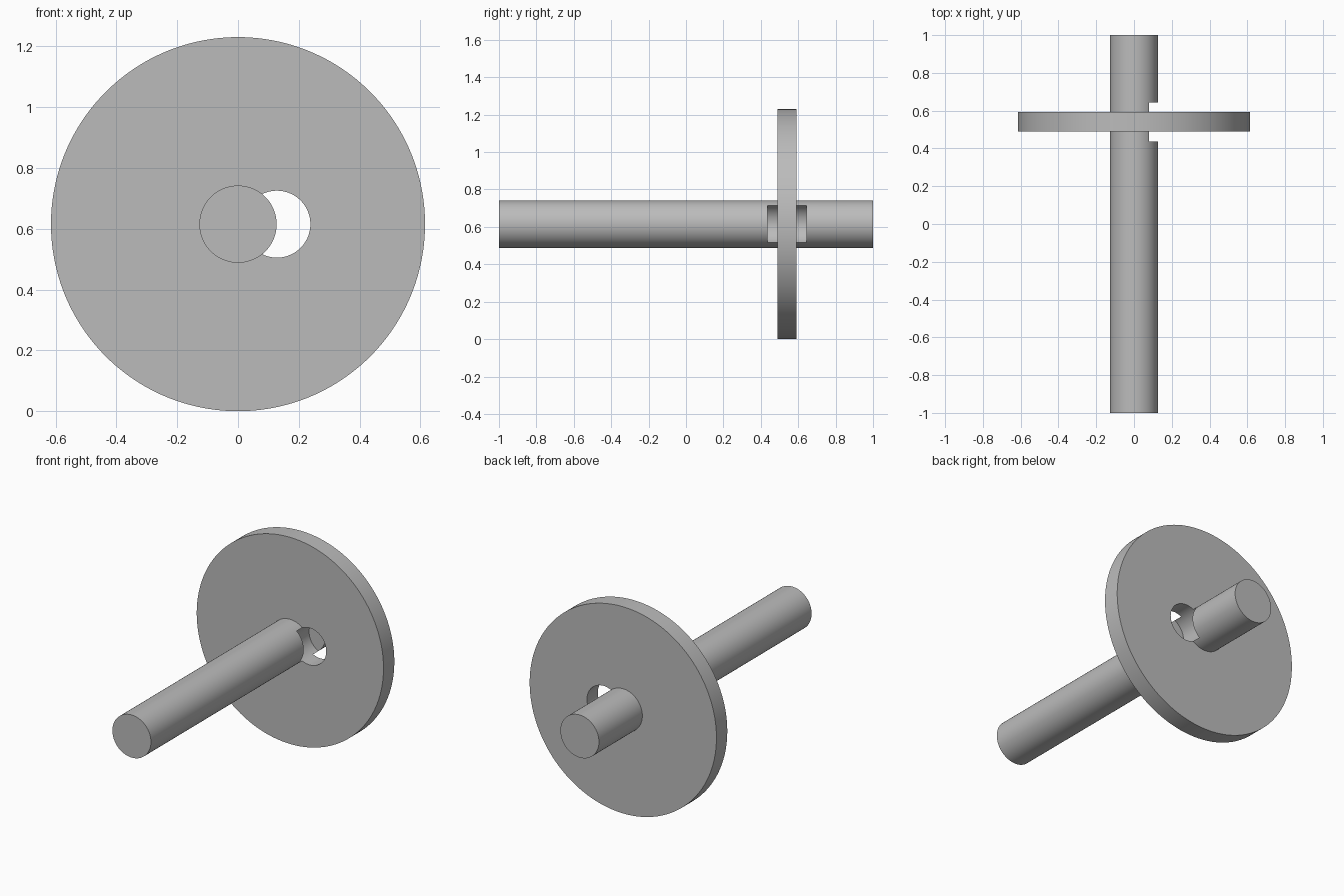
import bpy
import math

cube = bpy.data.objects.get("Cube")
if cube:
    bpy.data.objects.remove(cube, do_unlink=True)

grey = bpy.data.materials.new("plain grey")
grey.use_nodes = True
colour = (0.5, 0.5, 0.5, 1)
grey.diffuse_color = colour
grey.node_tree.nodes["Principled BSDF"].inputs["Base Color"].default_value = colour

AXIS_Z = 0.615


def rod(name, radius, y_start, y_end, x=0.0, sides=128):
    """Cylinder lying along y."""
    bpy.ops.mesh.primitive_cylinder_add(
        vertices=sides, radius=radius, depth=y_end - y_start,
        location=(x, (y_start + y_end) / 2, AXIS_Z),
        rotation=(math.pi / 2, 0, 0))
    obj = bpy.context.object
    obj.name = name
    obj.data.materials.append(grey)
    return obj


def cut(obj, cutter):
    mod = obj.modifiers.new("cut", 'BOOLEAN')
    mod.operation = 'DIFFERENCE'
    mod.solver = 'EXACT'
    mod.object = cutter
    bpy.context.view_layer.objects.active = obj
    bpy.ops.object.modifier_apply(modifier=mod.name)


# Long shaft and the disc it passes through
shaft = rod("shaft", 0.127, -1.0, 1.0)
disc = rod("disc", AXIS_Z, 0.49, 0.592, sides=192)

# Bore for the shaft, kept just inside its surface
bore = rod("bore_cutter", 0.122, 0.3, 0.8)
cut(disc, bore)

# Off-centre hole through the disc that also notches the shaft
hole = rod("hole_cutter", 0.11, 0.437, 0.643, x=0.128)
for part in (shaft, disc):
    cut(part, hole)

for helper in (bore, hole):
    bpy.data.objects.remove(helper, do_unlink=True)

# Smooth round sides with sharp rims
for part in (shaft, disc):
    bpy.ops.object.select_all(action='DESELECT')
    part.select_set(True)
    bpy.context.view_layer.objects.active = part
    bpy.ops.object.shade_smooth_by_angle(angle=math.radians(30))
